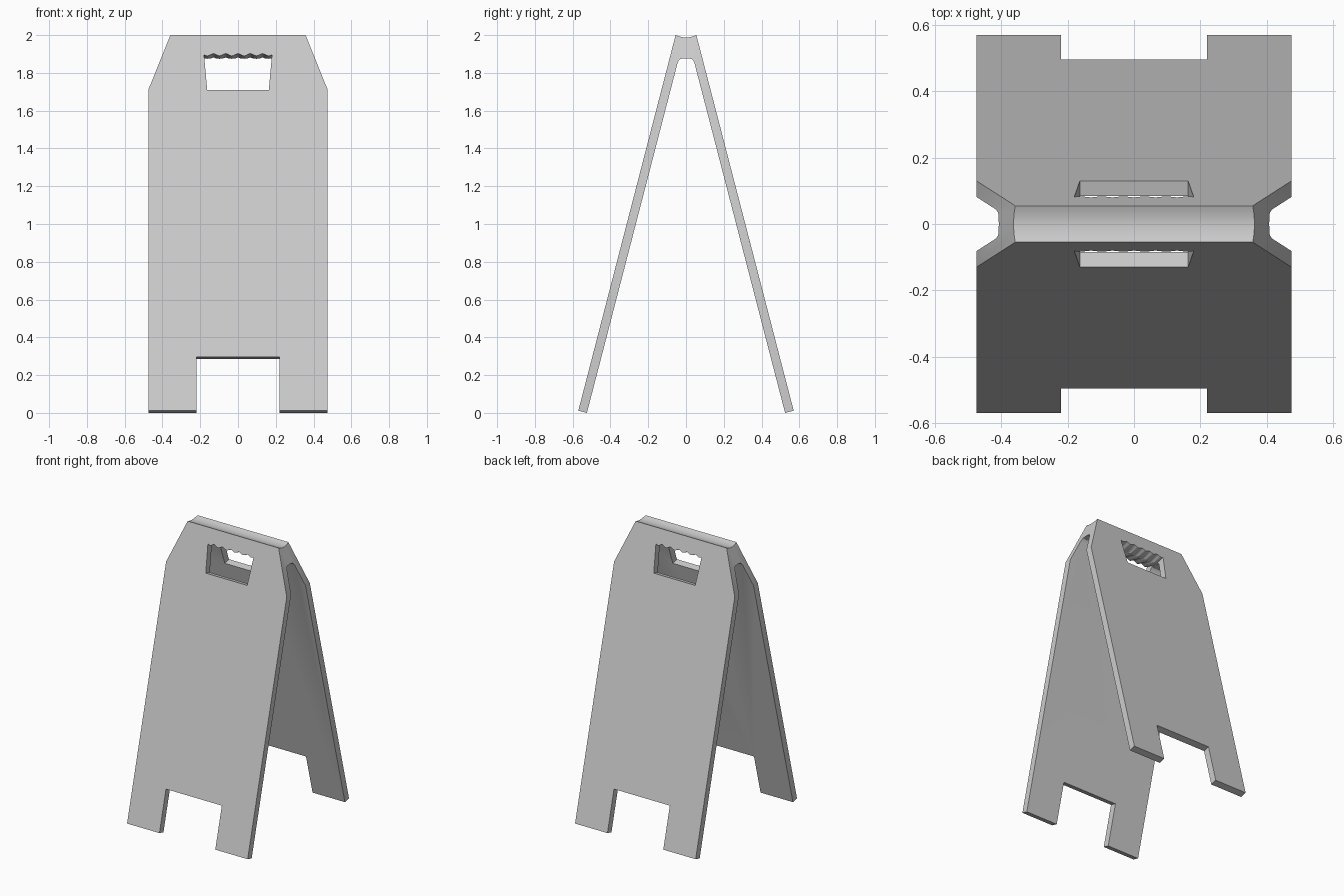
import bpy, bmesh, math

if "Cube" in bpy.data.objects:
    bpy.data.objects.remove(bpy.data.objects["Cube"])

SLOPE = 0.515 / 1.988                      # lean of each panel (dy/dz)
ANGLE = math.atan(SLOPE)
N_Y, N_Z = math.cos(ANGLE), -math.sin(ANGLE)   # inward normal of the front panel
THICK = 0.047


def outer_y(z):
    """y of the front panel's outer face at height z."""
    return -0.055 - (2.0 - z) * SLOPE


def prism(name, points, place, a, b):
    """Extrude a 2D outline between depths a and b, using place(u, v, depth)."""
    bm = bmesh.new()
    ends = [[bm.verts.new(place(u, v, d)) for u, v in points] for d in (a, b)]
    bm.faces.new(ends[0])
    bm.faces.new(ends[1])
    n = len(points)
    for i in range(n):
        j = (i + 1) % n
        bm.faces.new((ends[0][i], ends[0][j], ends[1][j], ends[1][i]))
    bmesh.ops.recalc_face_normals(bm, faces=bm.faces)
    mesh = bpy.data.meshes.new(name)
    bm.to_mesh(mesh)
    bm.free()
    obj = bpy.data.objects.new(name, mesh)
    bpy.context.collection.objects.link(obj)
    return obj


def cut(target, cutter):
    """Subtract the cutter and throw it away."""
    cutter.hide_render = True
    mod = target.modifiers.new("cut", 'BOOLEAN')
    mod.operation, mod.solver, mod.object = 'DIFFERENCE', 'EXACT', cutter
    bpy.context.view_layer.objects.active = target
    bpy.ops.object.modifier_apply(modifier=mod.name)
    bpy.data.objects.remove(cutter, do_unlink=True)


def through_panel(side):
    """Placement square to the front (side=1) or back (side=-1) panel."""
    return lambda x, z, d: (x, side * (outer_y(z) + d * N_Y), z + d * N_Z)


# Folded sheet: half profile (y, z) mirrored, extruded along x
z_foot = -THICK * N_Z
foot = outer_y(z_foot)
inner_foot = foot + THICK * N_Y
half = [(-0.019, 1.989), (-0.037, 1.993), (-0.055, 2.0), (foot, z_foot),
        (inner_foot, 0.0), (inner_foot + 1.855 * SLOPE, 1.855),
        (-0.037, 1.868), (-0.030, 1.874), (-0.015, 1.876)]
profile = [(0, 1.987)] + half + [(0, 1.877)] + [(-y, z) for y, z in reversed(half)]
sign = prism("folding_floor_sign", profile, lambda y, z, x: (x, y, z), -0.475, 0.475)

# Sloped shoulders
for s in (-1, 1):
    k = 0.117 / 0.29
    wedge = [(s * (0.475 + 0.1 * k), 1.61), (s * (0.358 - 0.1 * k), 2.1), (s * 0.7, 2.1), (s * 0.7, 1.61)]
    cut(sign, prism("shoulder_cutter", wedge, lambda x, z, y: (x, y, z), -0.5, 0.5))

# Hand grip with finger waves, and the gap between the feet, in both panels
waves = [(0.18 - 0.36 * i / 44,
          1.896 + 0.006 * math.cos(2 * math.pi * (0.18 - 0.36 * i / 44) / 0.065))
         for i in range(45)]
grip = [(-0.163, 1.71), (0.163, 1.71)] + waves
notch = [(-0.22, -0.15), (0.22, -0.15), (0.22, 0.297), (-0.22, 0.297)]
for side in (1, -1):
    cut(sign, prism("grip_cutter", grip, through_panel(side), -0.05, 0.092))
    cut(sign, prism("notch_cutter", notch, through_panel(side), -0.05, 0.1))

bpy.ops.object.select_all(action='DESELECT')
sign.select_set(True)
bpy.context.view_layer.objects.active = sign
bpy.ops.object.shade_smooth_by_angle(angle=math.radians(30))
